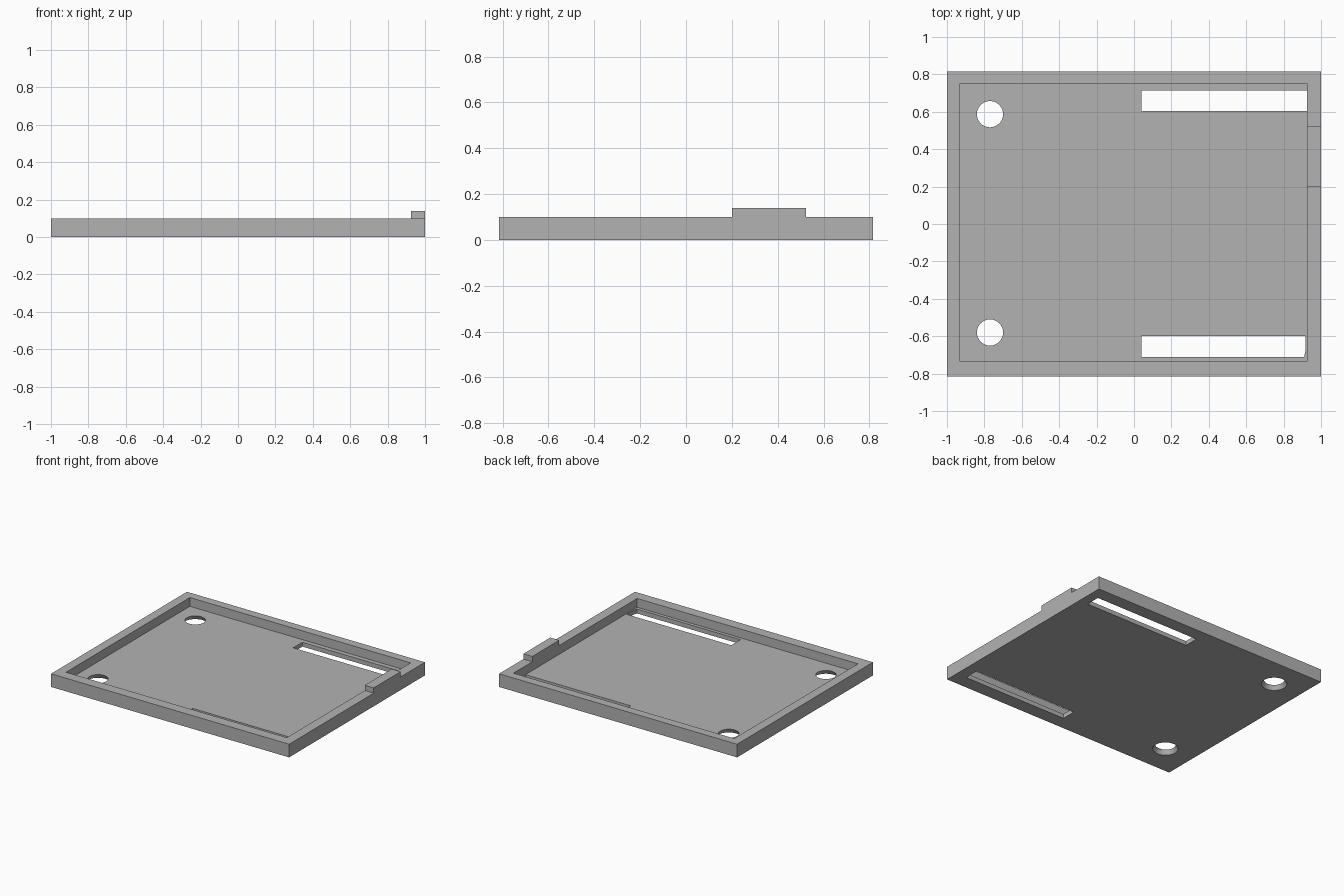
import bpy, bmesh

cube = bpy.data.objects.get("Cube")
if cube:
    bpy.data.objects.remove(cube, do_unlink=True)

grey = bpy.data.materials.new("plain grey")
grey.use_nodes = True
colour = (0.45, 0.45, 0.45, 1)
grey.diffuse_color = colour
grey.node_tree.nodes["Principled BSDF"].inputs["Base Color"].default_value = colour

HEIGHT, FLOOR = 0.10, 0.033


def finish(name, bm):
    mesh = bpy.data.meshes.new(name)
    bmesh.ops.recalc_face_normals(bm, faces=bm.faces)
    bm.to_mesh(mesh)
    bm.free()
    mesh.materials.append(grey)
    obj = bpy.data.objects.new(name, mesh)
    bpy.context.collection.objects.link(obj)
    return obj


def prism(name, outline, z0, z1):
    bm = bmesh.new()
    face = bm.faces.new([bm.verts.new((x, y, z0)) for x, y in outline])
    new = bmesh.ops.extrude_face_region(bm, geom=[face])["geom"]
    verts = [g for g in new if isinstance(g, bmesh.types.BMVert)]
    bmesh.ops.translate(bm, verts=verts, vec=(0, 0, z1 - z0))
    return finish(name, bm)


def rect(x0, x1, y0, y1):
    return [(x0, y0), (x1, y0), (x1, y1), (x0, y1)]


def cut(target, cutter):
    mod = target.modifiers.new(cutter.name, "BOOLEAN")
    mod.operation, mod.solver, mod.object = "DIFFERENCE", "EXACT", cutter
    cutter.hide_render = True
    bpy.context.view_layer.objects.active = target
    bpy.ops.object.modifier_apply(modifier=mod.name)
    bpy.data.objects.remove(cutter, do_unlink=True)


# Shallow tray with a raised rim
tray = prism("tray", rect(-1, 1, -0.815, 0.815), 0, HEIGHT)
cut(tray, prism("recess_cutter", rect(-0.93, 0.925, -0.735, 0.75), FLOOR, 0.2))

# Long slots through the floor; the front one has a slightly skewed end
cut(tray, prism("back_slot_cutter", rect(0.04, 0.925, 0.605, 0.715), -0.1, FLOOR + 0.01))
front_slot = [(0.04, -0.71), (0.91, -0.71), (0.916, -0.68), (0.916, -0.6), (0.04, -0.6)]
cut(tray, prism("front_slot_cutter", front_slot, -0.1, FLOOR + 0.01))

# Screw holes that widen towards the underside
for y in (-0.58, 0.587):
    bm = bmesh.new()
    slope = (0.088 - 0.07) / FLOOR
    extra = 0.01
    bmesh.ops.create_cone(bm, cap_ends=True, segments=48,
                          radius1=0.088 + slope * extra, radius2=0.07 - slope * extra,
                          depth=FLOOR + 2 * extra)
    bmesh.ops.translate(bm, verts=bm.verts, vec=(-0.77, y, FLOOR / 2))
    cut(tray, finish("hole_cutter", bm))

# Raised tab on the left rim
prism("rim_tab", rect(0.925, 1, 0.2, 0.523), HEIGHT, 0.14)

# Smooth the hole walls while keeping edges sharp
bpy.ops.object.select_all(action="DESELECT")
tray.select_set(True)
bpy.context.view_layer.objects.active = tray
bpy.ops.object.shade_smooth_by_angle()
